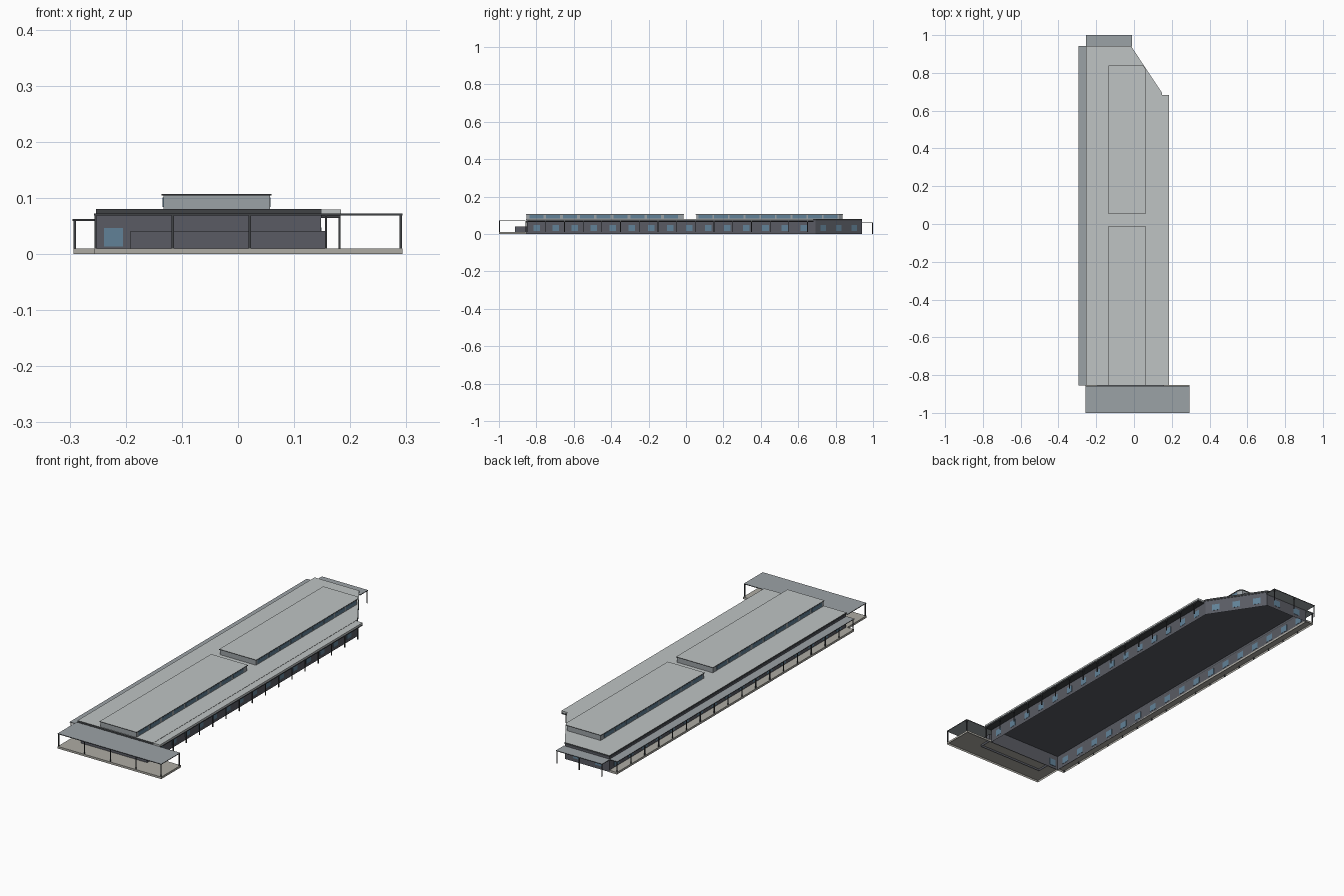
import bpy, bmesh, math
from mathutils import Vector

if "Cube" in bpy.data.objects:
    bpy.data.objects.remove(bpy.data.objects["Cube"])


def mat(name, rgb):
    m = bpy.data.materials.new(name)
    m.diffuse_color = (*rgb, 1)
    m.use_nodes = True
    m.node_tree.nodes["Principled BSDF"].inputs["Base Color"].default_value = m.diffuse_color
    return m


WALL = mat("dark_wall", (0.10, 0.105, 0.125))
ROOF = mat("roof_grey", (0.52, 0.55, 0.55))
METAL = mat("canopy_grey", (0.33, 0.36, 0.38))
FRAME = mat("dark_frame", (0.05, 0.055, 0.06))
GLASS = mat("blue_glass", (0.12, 0.22, 0.31))
PAVING = mat("paving", (0.42, 0.41, 0.37))


def prism(name, pts, z0, z1, material, open_bottom=False, side=None):
    # extruded outline; optionally without floor, optionally with another side material
    bm = bmesh.new()
    f = bm.faces.new([bm.verts.new((x, y, z0)) for x, y in pts])
    up = bmesh.ops.extrude_face_region(bm, geom=[f], use_keep_orig=True)["geom"]
    bmesh.ops.translate(bm, vec=(0, 0, z1 - z0),
                        verts=[v for v in up if isinstance(v, bmesh.types.BMVert)])
    bmesh.ops.recalc_face_normals(bm, faces=bm.faces)
    bm.normal_update()
    for f in bm.faces:
        f.material_index = 1 if side and abs(f.normal.z) < 0.5 else 0
    if open_bottom:
        floor = [f for f in bm.faces if all(abs(v.co.z - z0) < 1e-6 for v in f.verts)]
        bmesh.ops.delete(bm, geom=floor, context='FACES_ONLY')
    me = bpy.data.meshes.new(name)
    bm.to_mesh(me)
    bm.free()
    me.materials.append(material)
    if side:
        me.materials.append(side)
    ob = bpy.data.objects.new(name, me)
    bpy.context.collection.objects.link(ob)
    return ob


def box(name, x0, x1, y0, y1, z0, z1, material, **kw):
    return prism(name, [(x0, y0), (x1, y0), (x1, y1), (x0, y1)], z0, z1, material, **kw)


def posts(name, points, z0, z1, r=0.002):
    for i, (x, y) in enumerate(points):
        box(f"{name}_{i + 1}", x - r, x + r, y - r, y + r, z0, z1, FRAME)


def panels(name, a, b, count, width, z0, z1, material=GLASS):
    # thin panes spread evenly along a wall line from a to b
    a, b = Vector(a), Vector(b)
    d = (b - a).normalized()
    n = Vector((d.y, -d.x)) * 0.0012
    for i in range(count):
        c = a.lerp(b, (i + 0.5) / count)
        s = d * width / 2
        prism(f"{name}_{i + 1}", [c - s - n, c + s - n, c + s + n, c - s + n], z0, z1, material)


# main hall, hollow below, with one cut corner, and its roof slab with dark edge
plan = [(-0.253, -0.852), (0.148, -0.852), (0.148, 0.692), (-0.017, 0.94), (-0.253, 0.94)]
prism("hall_walls", plan, 0, 0.071, WALL, open_bottom=True)
plan_roof = [(-0.253, -0.855), (0.149, -0.855), (0.149, 0.694), (-0.016, 0.942), (-0.253, 0.942)]
prism("hall_roof", plan_roof, 0.0715, 0.08, ROOF, side=FRAME)

# two raised rooflights, the rear one trimmed at the cut corner
for label, y0, y1, cut in (("front", -0.855, -0.01, 0), ("rear", 0.052, 0.84, 0.012)):
    def outline(o):
        pts = [(-0.136 + o, y0 + o), (0.06 - o, y0 + o), (0.06 - o, y1 - o - cut * 1.5)]
        if cut:
            pts.append((0.06 - o - cut, y1 - o))
        else:
            pts[2] = (0.06 - o, y1 - o)
        return pts + [(-0.136 + o, y1 - o)]
    prism(f"{label}_rooflight_walls", outline(0.003), 0.08, 0.104, METAL)
    prism(f"{label}_rooflight_roof", outline(0), 0.104, 0.107, ROOF, side=FRAME)
    for side, x in (("left", -0.133), ("right", 0.057)):
        panels(f"{label}_{side}_clerestory", (x, y0 + 0.01), (x, y1 - 0.025),
               9, 0.075, 0.084, 0.101)

# front terrace, low block, entrance canopy and posts
box("front_terrace", -0.257, 0.293, -1, -0.852, 0, 0.01, PAVING, open_bottom=True)
box("front_low_block", -0.192, 0.158, -0.914, -0.852, 0, 0.041, WALL, open_bottom=True)
box("front_canopy", -0.257, 0.293, -1, -0.857, 0.069, 0.072, METAL, side=FRAME)
posts("front_post", [(-0.254 + 0.1375 * i, -0.997) for i in range(3)], 0.01, 0.069)
posts("front_corner_post", [(0.29, -0.997), (0.29, -0.86)], 0.01, 0.069)
posts("front_rear_post", [(0.157, -0.997)], 0.01, 0.069)
box("front_window", -0.239, -0.205, -0.854, -0.85, 0.013, 0.046, GLASS)

# left walkway, canopy and posts
box("left_walkway", -0.293, -0.253, -0.855, 0.942, 0, 0.01, PAVING, open_bottom=True)
box("left_canopy", -0.295, -0.253, -0.855, 0.942, 0.059, 0.062, METAL, side=FRAME)
posts("left_post", [(-0.291, -0.85 + 1.788 * i / 17) for i in range(18)], 0.0, 0.059)
panels("left_window", (-0.253, -0.85), (-0.253, 0.938), 17, 0.04, 0.016, 0.047)

# right canopy and posts
box("right_canopy", 0.148, 0.184, -0.855, 0.682, 0.071, 0.079, ROOF)
box("right_canopy_beam", 0.148, 0.183, -0.855, 0.682, 0.064, 0.0705, FRAME)
posts("right_post", [(0.181, -0.85 + 0.1 * i) for i in range(16)], 0.01, 0.071)
panels("right_window", (0.148, -0.85), (0.148, 0.68), 15, 0.035, 0.016, 0.047)
panels("corner_window", (0.148, 0.692), (-0.017, 0.94), 3, 0.035, 0.016, 0.047)

# rear canopy and posts
box("rear_canopy", -0.255, -0.01, 0.94, 1.0, 0.059, 0.062, METAL, side=FRAME)
posts("rear_post", [(x, 0.997) for x in (-0.252, -0.132, -0.013)], 0.0, 0.059)
panels("rear_window", (-0.253, 0.94), (-0.017, 0.94), 2, 0.035, 0.016, 0.047)
